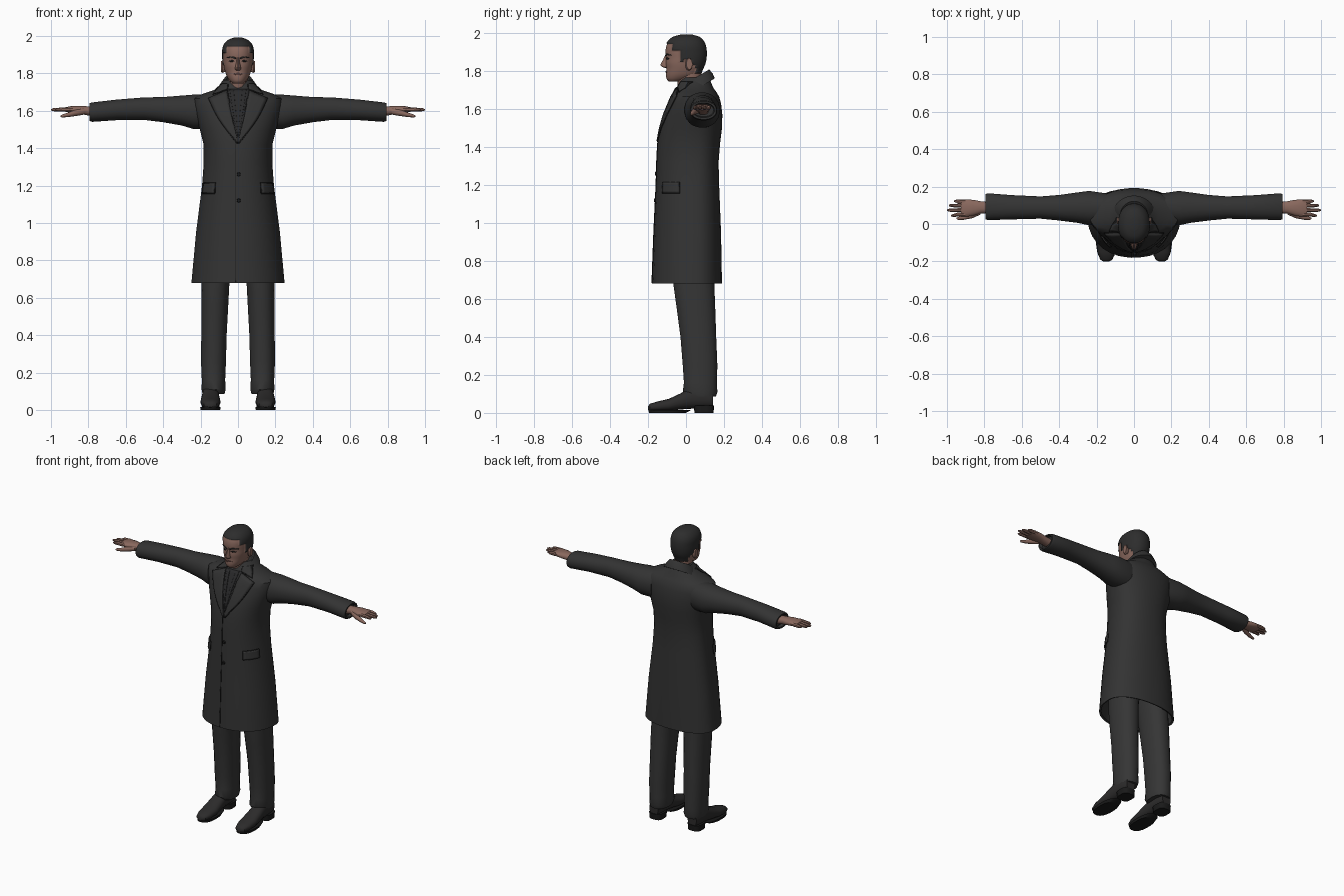
import bpy, bmesh, math
from mathutils import Vector
from mathutils.bvhtree import BVHTree

if "Cube" in bpy.data.objects:
    bpy.data.objects.remove(bpy.data.objects["Cube"])


def material(name, r, g, b):
    m = bpy.data.materials.new(name)
    m.diffuse_color = (r, g, b, 1)
    m.use_nodes = True
    m.node_tree.nodes["Principled BSDF"].inputs["Base Color"].default_value = m.diffuse_color
    return m


COAT = material("coat_wool", .033, .033, .033)
PANTS = material("trouser_cloth", .036, .036, .036)
SCARF = material("scarf_cloth", .022, .022, .023)
SEAM = material("seam_dark", .01, .01, .01)
SHOE = material("shoe_leather", .025, .024, .024)
HAIR = material("hair", .026, .026, .026)
SKIN = material("skin", .25, .138, .11)
LIP = material("lip", .13, .065, .055)


def finish(name, bm, mat, mirror=False):
    bmesh.ops.recalc_face_normals(bm, faces=bm.faces)
    me = bpy.data.meshes.new(name)
    bm.to_mesh(me)
    bm.free()
    me.materials.append(mat)
    ob = bpy.data.objects.new(name, me)
    bpy.context.collection.objects.link(ob)
    bpy.ops.object.select_all(action='DESELECT')
    ob.select_set(True)
    bpy.context.view_layer.objects.active = ob
    bpy.ops.object.shade_smooth_by_angle(angle=math.radians(40))
    if mirror:
        mod = ob.modifiers.new("mirror", 'MIRROR')
        mod.use_mirror_merge = False
    return ob


def smooth_rings(rings, sub):
    """Catmull-Rom interpolation between cross-sections."""
    out, last = [], len(rings) - 1
    for i in range(last):
        a, b = rings[max(i - 1, 0)], rings[i]
        c, d = rings[i + 1], rings[min(i + 2, last)]
        for k in range(sub):
            t = k / sub
            out.append([.5 * (2*q + (r-p)*t + (2*p-5*q+4*r-s)*t*t + (3*q-p-3*r+s)*t**3)
                        for p, q, r, s in zip(a, b, c, d)])
    return out + [rings[-1]]


def loft(name, rings, mat, axis='z', n=24, p=2.0, sub=1, shear=0, wide=None, mirror=False):
    """Rings are (position along axis, u min, u max, v min, v max)."""
    bm, loops = bmesh.new(), []
    for t, u0, u1, v0, v1 in (smooth_rings(rings, sub) if sub > 1 else rings):
        vc = (v0 + v1) / 2 if wide is None else wide
        loop = []
        for i in range(n):
            a = 2 * math.pi * (i + .5) / n
            c, s = (math.copysign(abs(f) ** (2 / p), f) for f in (math.cos(a), math.sin(a)))
            u = (u0 + u1) / 2 + c * (u1 - u0) / 2
            v = vc + s * ((v1 - vc) if s > 0 else (vc - v0))
            co = {'z': (u, v, t + shear * (v - .05)), 'x': (t, u, v), 'y': (u, t, v)}[axis]
            loop.append(bm.verts.new(co))
        loops.append(loop)
    for a, b in zip(loops, loops[1:]):
        for i in range(n):
            j = (i + 1) % n
            bm.faces.new((a[i], a[j], b[j], b[i]))
    bm.faces.new(loops[0])
    bm.faces.new(loops[-1])
    return finish(name, bm, mat, mirror)


def surface(*obs):
    verts, polys = [], []
    for ob in obs:
        k = len(verts)
        verts += [v.co.copy() for v in ob.data.vertices]
        polys += [[k + i for i in f.vertices] for f in ob.data.polygons]
    return BVHTree.FromPolygons(verts, polys)


def on_surface(tree, u, z, off, polar=False):
    d = Vector((-math.sin(u), math.cos(u), 0)) if polar else Vector((0, 1, 0))
    start = Vector((0, 0, z)) - d if polar else Vector((u, -1, z))
    hit = tree.ray_cast(start, d)[0]
    if hit is None:
        hit = tree.find_nearest(Vector((u, -.05, z)))[0]
    return hit - d * off


def patch(name, tree, A, B, mat, off=.003, polar=False, mirror=False, cols=6, rows=5):
    """Thin plate draped on a surface between edge lines A and B of (u, z) points."""
    bm, grid = bmesh.new(), []
    A, B = smooth_rings(A, rows), smooth_rings(B, rows)
    for a, b in zip(A, B):
        grid.append([bm.verts.new(on_surface(tree, a[0] + (b[0]-a[0])*i/cols,
                                             a[1] + (b[1]-a[1])*i/cols, off, polar))
                     for i in range(cols + 1)])
    for r, s in zip(grid, grid[1:]):
        for i in range(cols):
            bm.faces.new((r[i], r[i+1], s[i+1], s[i]))
    ob = finish(name, bm, mat)
    mod = ob.modifiers.new("thickness", 'SOLIDIFY')
    mod.thickness, mod.offset = 2 * off, 0
    if mirror:
        ob.modifiers.new("mirror", 'MIRROR').use_mirror_merge = False
    return ob


# Overcoat body, hollow at the hem
coat = loft("coat_body", [
    (.84, -.2, .2, -.14, .165), (.685, -.238, .238, -.168, .178),
    (.68, -.25, .25, -.18, .19), (.95, -.225, .225, -.17, .185), (1.2, -.193, .193, -.158, .175),
    (1.32, -.184, .184, -.155, .172), (1.42, -.185, .185, -.15, .18), (1.5, -.205, .205, -.135, .19),
    (1.57, -.225, .225, -.115, .192), (1.63, -.24, .24, -.09, .185), (1.665, -.238, .238, -.075, .175),
    (1.69, -.19, .19, -.06, .16), (1.71, -.13, .13, -.05, .145), (1.745, -.09, .09, -.035, .13),
    (1.765, -.07, .07, -.025, .115)], COAT, n=32, p=2.2, wide=.05)

# Turned-up collar, low in front and high at the nape
collar = loft("coat_collar", [
    (1.70, -.118, .118, -.075, .152), (1.735, -.097, .097, -.06, .14), (1.765, -.076, .076, -.047, .122),
    (1.765, -.066, .066, -.037, .108), (1.71, -.064, .064, -.035, .106)], COAT, n=32, shear=.6)

# Sleeves with hollow cuffs
loft("sleeve", [
    (.15, .01, .165, 1.5, 1.69), (.24, -.008, .178, 1.502, 1.687), (.30, .005, .17, 1.52, 1.682),
    (.40, .018, .156, 1.538, 1.674), (.50, .028, .148, 1.55, 1.672), (.65, .024, .155, 1.549, 1.66),
    (.78, .02, .165, 1.54, 1.645), (.795, .025, .16, 1.545, 1.64), (.795, .035, .15, 1.555, 1.632),
    (.775, .04, .145, 1.56, 1.628)], COAT, 'x', n=20, p=2.2, mirror=True)

# Coat front: scarf, lapels, collar wings, closing edge
front = surface(coat, collar)
V = [(.062, 1.715), (.034, 1.57), (.002, 1.435)]
patch("scarf_front", front, [(-x, z) for x, z in V], V, SCARF, .002, cols=10)
patch("scarf_fold", front, [(.022, 1.705), (.01, 1.58), (.0, 1.47)],
      [(.045, 1.715), (.024, 1.58), (.002, 1.46)], SCARF, .004, mirror=True)
for name, grow, off, mat in (("lapel_edge", .005, .002, SEAM), ("lapel", 0, .0042, COAT)):
    patch(name, front, [(.06 - grow, 1.707 + grow), (.034 - grow, 1.57), (0, 1.43 - grow)],
          [(.155 + grow, 1.667), (.098 + grow, 1.553), (.003 + grow, 1.43 - grow)],
          mat, off, mirror=True)
    patch("collar_wing" + ("_edge" if grow else ""), front,
          [(.056 - grow, 1.742), (.06 - grow, 1.714 - grow)],
          [(.088 + grow, 1.742), (.13 + grow, 1.692 - grow)], mat, off, mirror=True)
patch("front_closing_edge", front, [(-.014, 1.435), (-.014, 1.1), (-.014, .685)],
      [(-.010, 1.435), (-.010, 1.1), (-.010, .685)], SEAM, .0015, cols=1, rows=10)

# Coat buttons
for z in (1.26, 1.12):
    bm = bmesh.new()
    bmesh.ops.create_cone(bm, cap_ends=True, segments=14, radius1=.011, radius2=.009, depth=.01)
    bmesh.ops.rotate(bm, verts=bm.verts, matrix=Vector((0, 0, 1)).rotation_difference(
        Vector((0, -1, 0))).to_matrix())
    bmesh.ops.translate(bm, verts=bm.verts, vec=on_surface(front, .004, z, .003))
    finish("coat_button", bm, SEAM)

# Pocket flaps wrapping the hips
for name, g, off, mat in (("pocket_flap_edge", .004, .002, SEAM), ("pocket_flap", 0, .0045, COAT)):
    patch(name, front, [(.80 - g * 5, 1.212 + g), (.80 - g * 5, 1.16 - g)],
          [(1.38 + g * 5, 1.212 + g), (1.38 + g * 5, 1.16 - g)], mat, off, polar=True, mirror=True)

# Trousers
loft("trouser_leg", [
    (.085, .072, .19, .0, .158), (.11, .065, .195, -.018, .166), (.16, .068, .194, -.012, .164),
    (.25, .064, .198, -.018, .166), (.4, .06, .197, -.03, .16), (.55, .052, .197, -.05, .155),
    (.68, .045, .195, -.068, .15), (.86, .015, .19, -.08, .15)], PANTS, n=20, p=2.3, mirror=True)

# Shoes with sole and heel
loft("shoe", [
    (-.2, .132, .164, .015, .035), (-.19, .114, .182, .01, .048), (-.15, .1, .195, .008, .06),
    (-.09, .094, .2, .01, .074), (-.03, .098, .196, .018, .102), (.03, .103, .19, .022, .135),
    (.1, .1, .19, .025, .135), (.142, .112, .178, .028, .12)], SHOE, 'y', n=18, p=2.3, mirror=True)
loft("shoe_sole", [(0, .095, .2, -.195, .0), (.016, .092, .203, -.2, .03)],
     SEAM, n=20, p=2.4, mirror=True)
loft("shoe_heel", [(0, .1, .192, .045, .145), (.04, .098, .194, .04, .148)],
     SEAM, n=18, p=3, mirror=True)

# Hands
loft("palm", [
    (.765, .058, .12, 1.568, 1.622), (.82, .056, .122, 1.578, 1.625), (.86, .044, .13, 1.584, 1.627),
    (.90, .038, .132, 1.59, 1.624), (.925, .042, .128, 1.595, 1.618)], SKIN, 'x', n=16, p=2.3, mirror=True)
for name, y, tip, tip_y in (("index_finger", .05, .978, .045), ("middle_finger", .074, 1.0, .074),
                            ("ring_finger", .098, .99, .099), ("little_finger", .12, .962, .122)):
    loft(name, [(.90, y - .012, y + .012, 1.594, 1.62), (.945, y - .011, y + .011, 1.594, 1.618),
                (tip - .012, tip_y - .009, tip_y + .009, 1.597, 1.614),
                (tip, tip_y - .004, tip_y + .004, 1.601, 1.609)], SKIN, 'x', n=8, mirror=True)
loft("thumb", [
    (.82, .05, .085, 1.58, 1.615), (.865, .03, .062, 1.572, 1.606), (.91, .022, .046, 1.566, 1.59),
    (.94, .022, .038, 1.564, 1.58), (.948, .026, .034, 1.567, 1.575)], SKIN, 'x', n=10, mirror=True)

# Neck and head
loft("neck", [(1.67, -.055, .055, -.03, .08), (1.72, -.053, .053, -.045, .085),
              (1.80, -.055, .055, -.05, .08)], SKIN)
head = loft("head", [
    (1.745, -.026, .026, -.09, -.03), (1.758, -.042, .042, -.102, .02), (1.78, -.058, .058, -.106, .07),
    (1.81, -.069, .069, -.104, .085), (1.84, -.076, .076, -.107, .098), (1.87, -.079, .079, -.105, .104),
    (1.90, -.08, .08, -.108, .105), (1.93, -.079, .079, -.104, .101), (1.955, -.07, .07, -.092, .09),
    (1.975, -.05, .05, -.068, .07), (1.986, -.02, .02, -.03, .035)], SKIN, n=40, p=2.2, sub=4)

# Raised hair on the head, chosen by hairline height
head.data.materials.append(HAIR)


def hairline(y):
    for limit, z in ((-.07, 1.94), (-.035, 1.905), (-.008, 1.85), (.03, 1.865), (.05, 1.83)):
        if y < limit:
            return z
    return 1.79


face_tree = surface(head)
bm = bmesh.new()
bm.from_mesh(head.data)
hair = [f for f in bm.faces if f.calc_center_median().z > hairline(f.calc_center_median().y)]
for f in hair:
    f.material_index = 1
bmesh.ops.inset_region(bm, faces=hair, thickness=.002, depth=.005)
bm.to_mesh(head.data)
bm.free()

# Facial features
loft("nose", [(1.885, -.007, .007, -.11, -.08), (1.86, -.009, .009, -.121, -.08),
              (1.832, -.016, .016, -.137, -.08), (1.822, -.018, .018, -.128, -.08),
              (1.816, -.012, .012, -.112, -.08)], SKIN, n=12)
loft("ear", [(.066, .002, .03, 1.81, 1.86), (.082, -.004, .034, 1.802, 1.868),
             (.09, .002, .034, 1.808, 1.866), (.09, .012, .026, 1.82, 1.855)], SKIN, 'x', n=14, mirror=True)
patch("eyebrow", face_tree, [(.012, 1.884), (.035, 1.891), (.06, 1.885)],
      [(.012, 1.876), (.035, 1.884), (.06, 1.881)], HAIR, .002, mirror=True, cols=2)
patch("eye", face_tree, [(.018, 1.866), (.033, 1.871), (.05, 1.865)],
      [(.018, 1.864), (.033, 1.861), (.05, 1.863)], SEAM, .001, mirror=True, cols=2)
patch("mouth", face_tree, [(-.027, 1.796), (0, 1.801), (.027, 1.796)],
      [(-.027, 1.794), (0, 1.791), (.027, 1.794)], LIP, .0015, cols=2)
